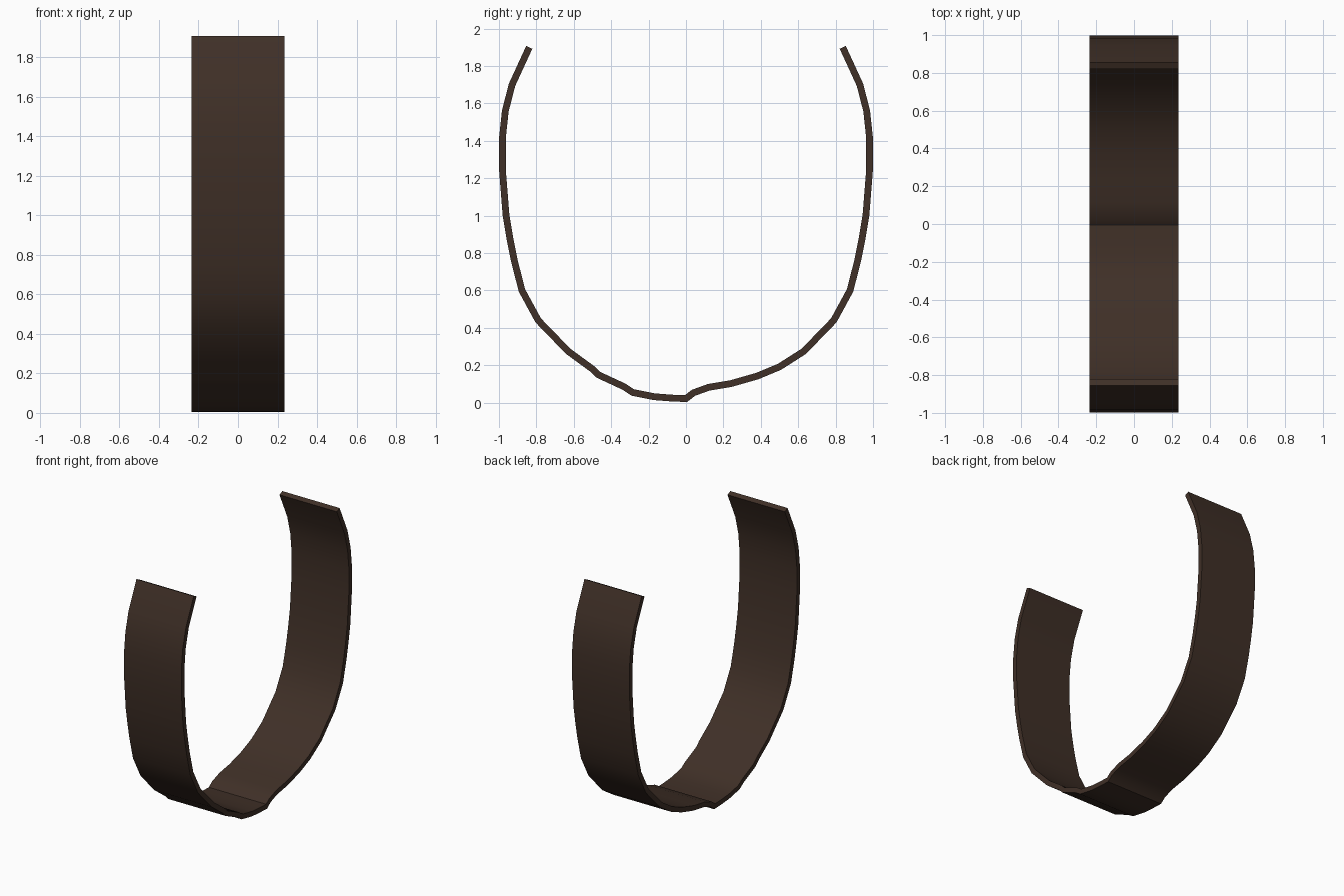
import bpy, bmesh, math
from mathutils import Vector

if "Cube" in bpy.data.objects:
    bpy.data.objects.remove(bpy.data.objects["Cube"])

HALF_W, HALF_T = 0.235, 0.018

# Upper arm centreline (y, z), tip downward, shared by both sides
arm = [(0.838, 1.9), (0.93, 1.70), (0.966, 1.56), (0.981, 1.42), (0.981, 1.24),
       (0.962, 1.0), (0.94, 0.87), (0.918, 0.76), (0.877, 0.60), (0.79, 0.44),
       (0.63, 0.275)]
# Uneven bottom of the band, left to right
bottom = [(-0.50, 0.18), (-0.47, 0.15), (-0.33, 0.085), (-0.285, 0.055), (-0.17, 0.032),
          (-0.08, 0.025), (0.0, 0.022), (0.04, 0.053), (0.12, 0.082), (0.24, 0.102),
          (0.38, 0.142), (0.50, 0.192)]
path = [Vector((-y, z)) for y, z in arm] + [Vector(p) for p in bottom] + \
       [Vector(p) for p in reversed(arm)]


def offset(i, d):
    """Mitred offset of path point i."""
    a = (path[i] - path[i - 1]).normalized() if i else None
    b = (path[i + 1] - path[i]).normalized() if i < len(path) - 1 else None
    t = ((a or b) + (b or a)).normalized()
    k = 1 / max(0.7, t.dot(a or b))
    return path[i] + Vector((-t.y, t.x)) * d * k


# Band: rectangular section swept along the path
bm = bmesh.new()
rings = []
for i in range(len(path)):
    inner, outer = offset(i, HALF_T), offset(i, -HALF_T)
    rings.append([bm.verts.new((x, p.x, max(p.y, 0))) for x, p in
                  ((-HALF_W, inner), (HALF_W, inner), (HALF_W, outer), (-HALF_W, outer))])
for r, s in zip(rings, rings[1:]):
    for k in range(4):
        j = (k + 1) % 4
        bm.faces.new((r[k], r[j], s[j], s[k]))
bm.faces.new(rings[0])
bm.faces.new(rings[-1])
bmesh.ops.recalc_face_normals(bm, faces=bm.faces)
mesh = bpy.data.meshes.new("curved_band")
bm.to_mesh(mesh)
bm.free()
band = bpy.data.objects.new("curved_band", mesh)
bpy.context.collection.objects.link(band)

# Dark brown leather
mat = bpy.data.materials.new("dark_brown")
mat.diffuse_color = (0.05, 0.029, 0.02, 1)
mat.use_nodes = True
mat.node_tree.nodes["Principled BSDF"].inputs["Base Color"].default_value = mat.diffuse_color
mesh.materials.append(mat)

bpy.context.view_layer.objects.active = band
band.select_set(True)
bpy.ops.object.shade_smooth_by_angle(angle=math.radians(30))
